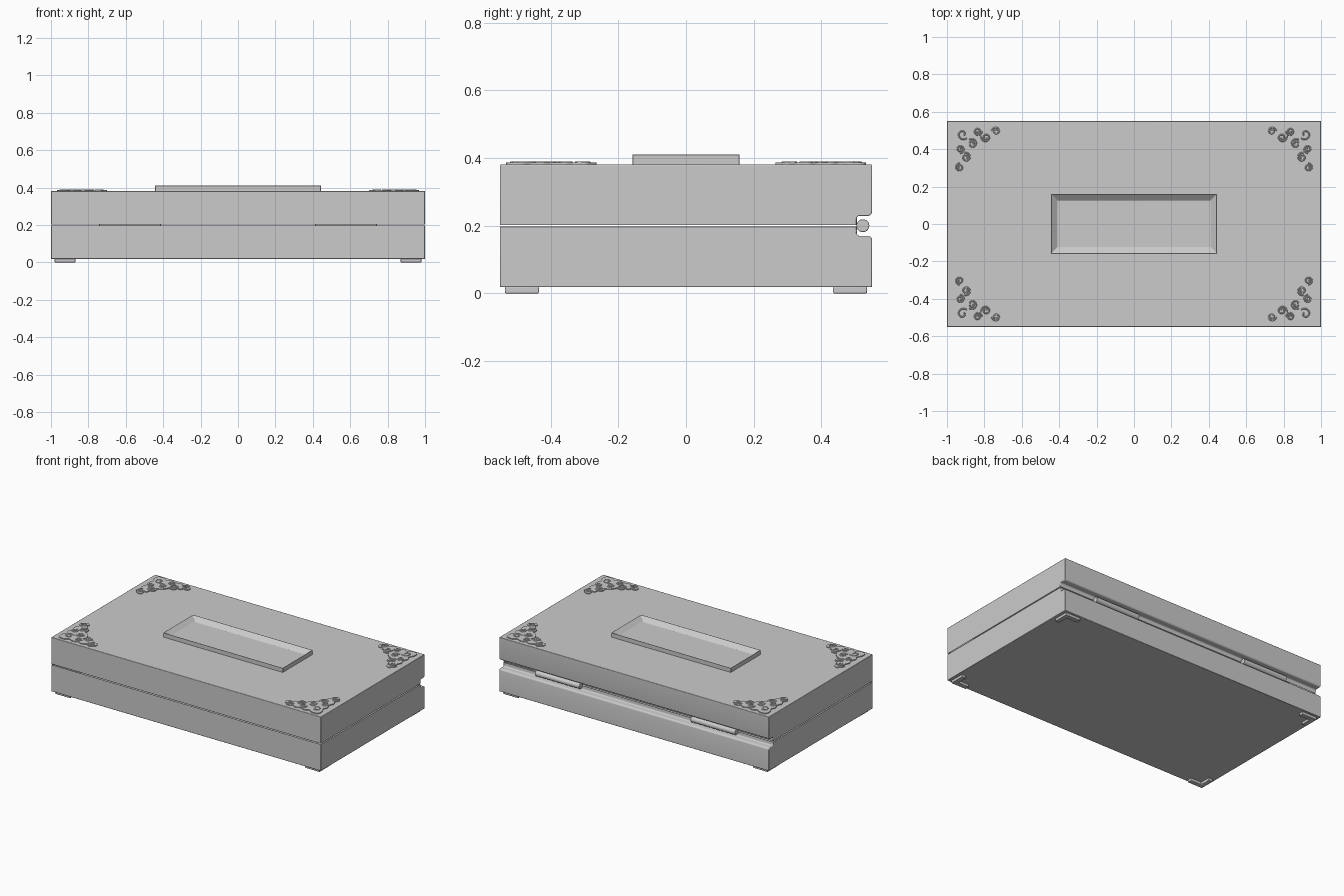
import bpy, bmesh, math
from mathutils import Vector

if "Cube" in bpy.data.objects:
    bpy.data.objects.remove(bpy.data.objects["Cube"])


def prism(name, loop, h0, h1, axis='Z', sink=None, bevel=0.0, angle=35):
    """Extrude a 2D loop; sink = (face direction, border, depth) hollows one face."""
    put = (lambda a, b, h: (a, b, h)) if axis == 'Z' else (lambda a, b, h: (h, a, b))
    bm = bmesh.new()
    face = bm.faces.new([bm.verts.new(put(a, b, h0)) for a, b in loop])
    ext = bmesh.ops.extrude_face_region(bm, geom=[face])
    verts = [v for v in ext['geom'] if isinstance(v, bmesh.types.BMVert)]
    shift = Vector(put(0, 0, h1 - h0))
    bmesh.ops.translate(bm, verts=verts, vec=shift)
    bmesh.ops.recalc_face_normals(bm, faces=bm.faces[:])
    if sink:
        direction, border, depth = sink
        bm.normal_update()
        best = max((f for f in bm.faces if f.normal.z * direction > 0.9),
                   key=lambda f: f.calc_area())
        bmesh.ops.inset_region(bm, faces=[best], thickness=border)
        bmesh.ops.translate(bm, verts=best.verts[:], vec=(0, 0, -direction * depth))
    mesh = bpy.data.meshes.new(name)
    bm.to_mesh(mesh)
    bm.free()
    obj = bpy.data.objects.new(name, mesh)
    bpy.context.collection.objects.link(obj)
    if bevel:
        mod = obj.modifiers.new("soft_edges", 'BEVEL')
        mod.width, mod.segments = bevel, 2
        mod.limit_method, mod.angle_limit = 'ANGLE', math.radians(angle)
    smooth(obj)
    return obj


def smooth(obj):
    bpy.ops.object.select_all(action='DESELECT')
    obj.select_set(True)
    bpy.context.view_layer.objects.active = obj
    bpy.ops.object.shade_smooth_by_angle(angle=math.radians(35))


def arc(cy, cz, r, a0, a1, n=4):
    angles = [math.radians(a0 + (a1 - a0) * i / n) for i in range(n + 1)]
    return [(cy + r * math.cos(a), cz + r * math.sin(a)) for a in angles]


def rect(x, y):
    return [(-x, -y), (x, -y), (x, y), (-x, y)]


def smooth_loop(points, steps=5):
    """Closed Catmull-Rom curve through the points."""
    out, n = [], len(points)
    for i in range(n):
        p0, p1, p2, p3 = (Vector(points[(i + k) % n]) for k in (-1, 0, 1, 2))
        for s in range(steps):
            t = s / steps
            out.append(0.5 * (2 * p1 + (p2 - p0) * t + (2 * p0 - 5 * p1 + 4 * p2 - p3) * t ** 2
                              + (3 * p1 - p0 - 3 * p2 + p3) * t ** 3))
    return out


# Base and lid: side profiles with a hinge groove along the back, hollow inside
base_profile = ([(-0.55, 0.018), (0.55, 0.018)] + arc(0.538, 0.158, 0.012, 0, 90)
                + arc(0.513, 0.178, 0.008, 270, 180) + [(0.505, 0.199), (-0.55, 0.199)])
lid_profile = [(y, 0.399 - z) for y, z in base_profile]
prism("box_base", base_profile, -1, 1, 'X', sink=(1, 0.06, 0.15), bevel=0.003)
prism("box_lid", lid_profile, -1, 1, 'X', sink=(-1, 0.06, 0.15), bevel=0.003)

# Raised frame with a sunken panel on the lid
prism("lid_frame", rect(0.443, 0.158), 0.378, 0.411, sink=(1, 0.047, 0.027), bevel=0.002)

# Hinge barrels in the groove
for side, sx in (("left", -1), ("right", 1)):
    barrel = [(0.523 + y, 0.2 + z) for y, z in arc(0, 0, 0.019, 0, 345, 23)]
    prism("hinge_" + side, barrel, sx * 0.577 - 0.165, sx * 0.577 + 0.165, 'X',
          bevel=0.002, angle=50)

# Corner ornament outline: half of it, mirrored across the diagonal
half = [(0.0, 0.0), (0.04, -0.006), (0.07, 0.010), (0.10, -0.002), (0.135, 0.010),
        (0.165, -0.002), (0.195, 0.010), (0.225, -0.002), (0.245, 0.012), (0.260, 0.032),
        (0.245, 0.055), (0.222, 0.050), (0.212, 0.068), (0.190, 0.070), (0.185, 0.092),
        (0.158, 0.098), (0.148, 0.088), (0.138, 0.108), (0.125, 0.125)]
outline = smooth_loop(half + [(v, u) for u, v in half[-2:0:-1]])

# Scroll relief: centre u, centre v, outer radius, start angle, turns
scrolls = [(0.222, 0.028, 0.022, 180, 1.5), (0.168, 0.062, 0.025, 200, -1.5),
           (0.125, 0.030, 0.022, 0, 1.5)]
scrolls += [(v, u, r, 90 - a, -t) for u, v, r, a, t in scrolls]
scrolls += [(0.095, 0.095, 0.026, 225, 1.5), (0.045, 0.045, 0.030, 45, 1.0)]


def scroll_relief(name, place):
    curve = bpy.data.curves.new(name, 'CURVE')
    curve.dimensions = '3D'
    curve.bevel_depth, curve.bevel_resolution = 0.004, 1
    curve.use_fill_caps = True
    for u, v, r, start, turns in scrolls:
        n = 24
        spline = curve.splines.new('POLY')
        spline.points.add(n)
        for i, p in enumerate(spline.points):
            a = math.radians(start) + turns * math.tau * i / n
            rad = r * (1 - 0.75 * i / n)
            p.co = (*place(u + rad * math.cos(a), v + rad * math.sin(a)), 0.387, 1)
    obj = bpy.data.objects.new(name, curve)
    bpy.context.collection.objects.link(obj)
    bpy.ops.object.select_all(action='DESELECT')
    obj.select_set(True)
    bpy.context.view_layer.objects.active = obj
    bpy.ops.object.convert(target='MESH')
    smooth(bpy.context.object)


# L-shaped foot, measured from its outer corner
foot = [(0, 0), (0.11, 0), (0.11, 0.03), (0.03, 0.03), (0.03, 0.10), (0, 0.10)]

# Ornaments and feet at the four corners
for fb, sy in (("front", -1), ("back", 1)):
    for lr, sx in (("left", -1), ("right", 1)):
        tag = f"{fb}_{lr}"

        def place(u, v):
            return sx * (0.96 - u), sy * (0.525 - v)

        prism("corner_ornament_" + tag, [place(u, v) for u, v in outline], 0.378, 0.387)
        scroll_relief("corner_scrolls_" + tag, place)
        prism("foot_" + tag, [(sx * (0.98 - u), sy * (0.535 - v)) for u, v in foot],
              0.0, 0.02, bevel=0.003)
